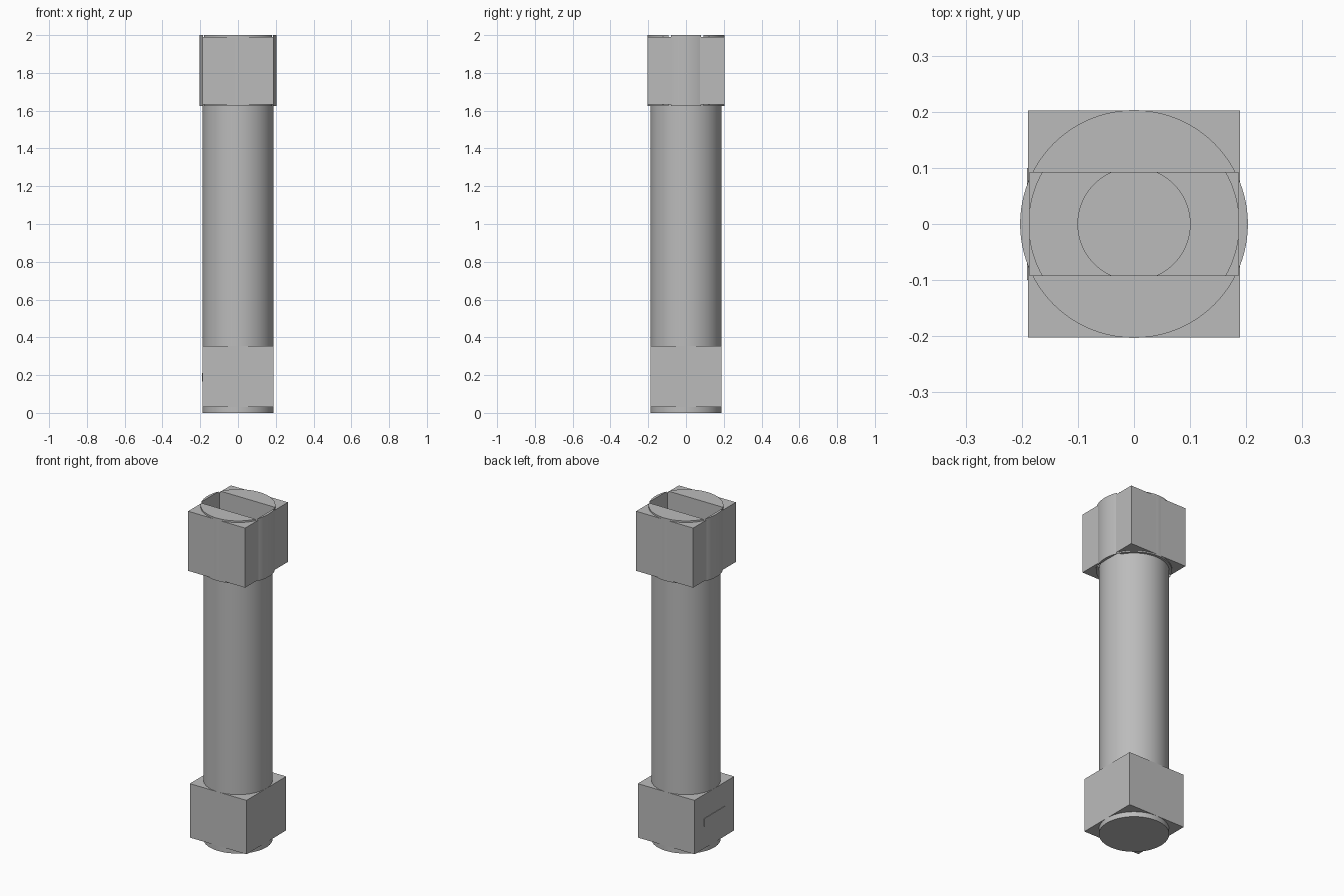
import bpy
import math

if "Cube" in bpy.data.objects:
    bpy.data.objects.remove(bpy.data.objects["Cube"], do_unlink=True)

# Single plain grey
grey = bpy.data.materials.new("plain grey")
grey.use_nodes = True
colour = (0.5, 0.5, 0.5, 1)
grey.diffuse_color = colour
grey.node_tree.nodes["Principled BSDF"].inputs["Base Color"].default_value = colour


def finish(obj, name):
    obj.name = name
    obj.data.materials.append(grey)
    return obj


def block(name, half_x, half_y, low, high, x=0):
    bpy.ops.mesh.primitive_cube_add(size=2, location=(x, 0, (low + high) / 2))
    obj = bpy.context.object
    obj.scale = (half_x, half_y, (high - low) / 2)
    bpy.ops.object.transform_apply(location=True, rotation=False, scale=True)
    return finish(obj, name)


def round_bar(name, radius, low, high):
    bpy.ops.mesh.primitive_cylinder_add(
        vertices=96, radius=radius, depth=high - low, location=(0, 0, (low + high) / 2))
    return finish(bpy.context.object, name)


def cut(obj, cutter):
    mod = obj.modifiers.new("cut", "BOOLEAN")
    mod.operation = "DIFFERENCE"
    mod.solver = "EXACT"
    mod.object = cutter
    bpy.context.view_layer.objects.active = obj
    bpy.ops.object.modifier_apply(modifier=mod.name)


def smooth(obj):
    bpy.ops.object.select_all(action="DESELECT")
    obj.select_set(True)
    bpy.context.view_layer.objects.active = obj
    bpy.ops.object.shade_smooth_by_angle(angle=math.radians(30))


# Shaft with a blind bore, and the square foot around it
shaft = round_bar("shaft", 0.188, 0, 1.635)
bore = round_bar("bore_cutter", 0.1, 0.35, 1.8)
cut(shaft, bore)
block("foot_block", 0.188, 0.188, 0.03, 0.353)

# Square head with a slightly taller round collar through it
head = block("head_block", 0.189, 0.2025, 1.633, 1.99)
collar = round_bar("head_collar", 0.203, 1.625, 2.0)

# Slot pocket down through the head to the shaft
slot = block("slot_cutter", 0.1865, 0.092, 1.5, 2.1)
cut(head, slot)
cut(collar, slot)

# Small marker plate on the foot
block("foot_plate", 0.002, 0.1, 0.165, 0.21, x=-0.189)

for cutter in (bore, slot):
    bpy.data.objects.remove(cutter, do_unlink=True)
for obj in (shaft, collar):
    smooth(obj)
